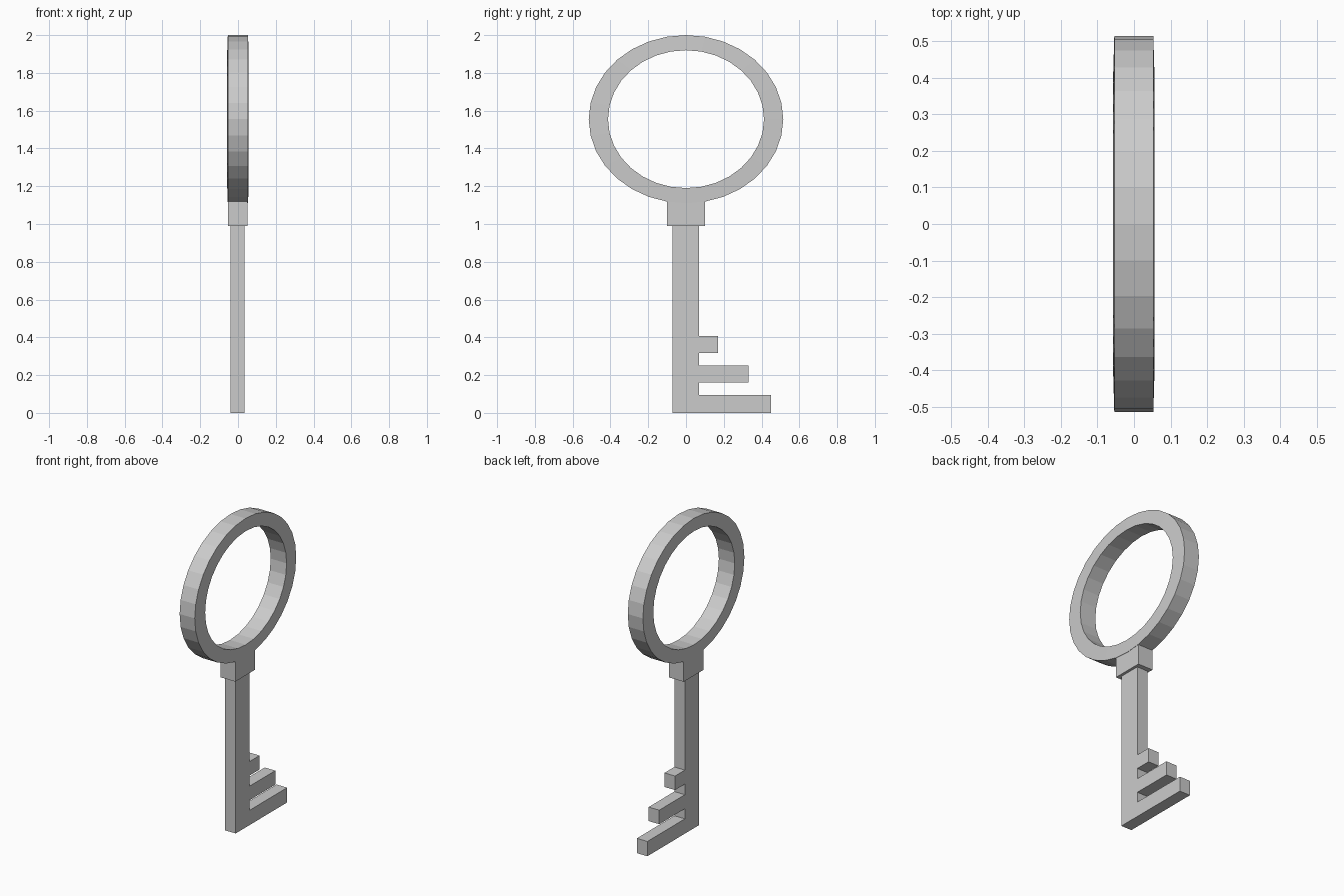
import bpy
from math import sin, cos, pi

if "Cube" in bpy.data.objects:
    bpy.data.objects.remove(bpy.data.objects["Cube"])


def make_object(name, verts, faces):
    mesh = bpy.data.meshes.new(name)
    mesh.from_pydata(verts, [], faces)
    mesh.update()
    obj = bpy.data.objects.new(name, mesh)
    bpy.context.collection.objects.link(obj)
    return obj


def extrude_profile(name, profile, x0, x1):
    """Extrude a counter-clockwise (y, z) outline from x0 to x1."""
    n = len(profile)
    verts = [(x, y, z) for x in (x0, x1) for y, z in profile]
    faces = [tuple(reversed(range(n))), tuple(range(n, 2 * n))]
    faces += [(i, (i + 1) % n, (i + 1) % n + n, i + n) for i in range(n)]
    return make_object(name, verts, faces)


def oval_ring(name, section, centre_z, sides):
    """Sweep a section of (half width y, half height z, x) round an oval."""
    k = len(section)
    verts, faces = [], []
    for i in range(sides):
        a = 2 * pi * i / sides
        verts += [(x, ry * cos(a), centre_z + rz * sin(a)) for ry, rz, x in section]
        j = (i + 1) % sides
        faces += [(i * k + s, j * k + s, j * k + (s + 1) % k, i * k + (s + 1) % k)
                  for s in range(k)]
    return make_object(name, verts, faces)


# Oval handle, very slightly thicker at its inner rim
oval_ring("bow_ring", [(0.515, 0.445, -0.054), (0.515, 0.445, 0.053),
                       (0.413, 0.365, 0.056), (0.413, 0.365, -0.057)], 1.555, 32)

# Collar between handle and shaft
extrude_profile("collar", [(-0.1, 0.99), (0.1, 0.99), (0.1, 1.13), (-0.1, 1.13)],
                -0.054, 0.051)

# Shaft and stepped teeth as a single outline
outline = [(-0.072, 0)]
for low, high, reach in ((0, 0.095, 0.45), (0.16, 0.25, 0.33), (0.318, 0.408, 0.17)):
    if low > 0:
        outline.append((0.07, low))
    outline += [(reach, low), (reach, high), (0.07, high)]
outline += [(0.07, 0.99), (-0.072, 0.99)]
extrude_profile("shaft_with_teeth", outline, -0.041, 0.034)
